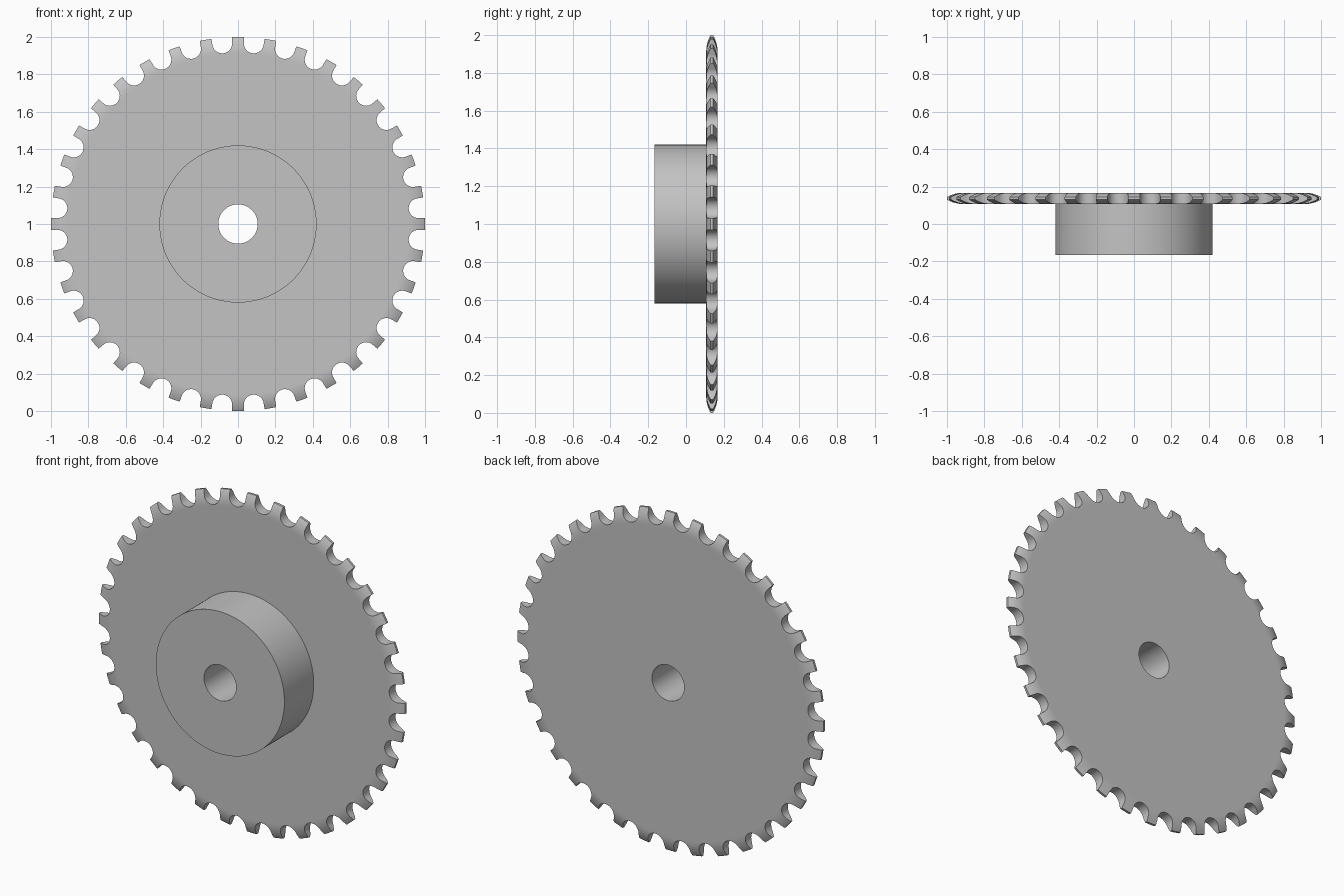
import bpy, bmesh
from math import sin, cos, pi, tau, sqrt
from mathutils import Matrix, Vector

TEETH = 36
SEGMENTS = TEETH * 6
BORE, HUB, RIM = 0.105, 0.42, 1.0
FRONT, BACK, THICK = -0.167, 0.167, 0.06
MID = BACK - THICK / 2
PITCH_R, ROLLER_R = 0.969, 0.053
ROUND_START, ROUND_R = 0.914, 0.17

cube = bpy.data.objects.get("Cube")
if cube:
    bpy.data.objects.remove(cube, do_unlink=True)

steel = bpy.data.materials.new("plain grey steel")
steel.use_nodes = True
grey = (0.55, 0.55, 0.55, 1)
steel.diffuse_color = grey
steel.node_tree.nodes["Principled BSDF"].inputs["Base Color"].default_value = grey


def make_object(name, bm):
    bmesh.ops.recalc_face_normals(bm, faces=bm.faces)
    mesh = bpy.data.meshes.new(name)
    bm.to_mesh(mesh)
    bm.free()
    mesh.materials.append(steel)
    obj = bpy.data.objects.new(name, mesh)
    bpy.context.collection.objects.link(obj)
    return obj


# Half section of hub, plate and rounded rim, as (radius, depth)
rim = []
steps = 8
for i in range(steps + 1):
    d = (RIM - ROUND_START) * i / steps
    rim.append((ROUND_START + d, THICK / 2 - ROUND_R + sqrt(ROUND_R ** 2 - d * d)))
rim.insert(0, (ROUND_START - 0.01, THICK / 2))

profile = [(BORE, FRONT), (HUB, FRONT), (HUB, MID - THICK / 2)]
profile += [(r, MID - h) for r, h in rim]
profile += [(r, MID + h) for r, h in reversed(rim)]
profile += [(BORE, BACK)]

# Turn the section around the shaft axis
bm = bmesh.new()
verts = [bm.verts.new((r, y, 1)) for r, y in profile]
edges = [bm.edges.new((verts[i - 1], verts[i])) for i in range(len(verts))]
bmesh.ops.spin(bm, geom=verts + edges, cent=(0, 0, 1), axis=(0, 1, 0),
               angle=tau, steps=SEGMENTS, use_merge=False)
bmesh.ops.remove_doubles(bm, verts=bm.verts, dist=1e-5)
sprocket = make_object("sprocket", bm)

# Roller gaps: a round seat with slightly flared straight sides
arc = 20
seat = [(PITCH_R + ROLLER_R * cos(a), ROLLER_R * sin(a))
        for a in (pi / 2 + pi * i / arc for i in range(arc + 1))]
gap = [(1.1, 0.066)] + seat + [(1.1, -0.066)]

bm = bmesh.new()
for n in range(TEETH):
    turn = Matrix.Translation((0, 0, 1)) @ Matrix.Rotation(tau * (n + 0.5) / TEETH, 4, "Y")
    ring = [bm.verts.new(turn @ Vector((r, MID - 0.1, s))) for r, s in gap]
    face = bm.faces.new(ring)
    moved = bmesh.ops.extrude_face_region(bm, geom=[face])["geom"]
    bmesh.ops.translate(bm, vec=(0, 0.2, 0),
                        verts=[v for v in moved if isinstance(v, bmesh.types.BMVert)])
cutter = make_object("roller_gap_cutter", bm)
cutter.hide_render = True

# Cut the teeth and shade
cut = sprocket.modifiers.new("tooth gaps", "BOOLEAN")
cut.operation = "DIFFERENCE"
cut.solver = "EXACT"
cut.object = cutter
bpy.ops.object.select_all(action="DESELECT")
bpy.context.view_layer.objects.active = sprocket
sprocket.select_set(True)
bpy.ops.object.modifier_apply(modifier=cut.name)
bpy.data.objects.remove(cutter, do_unlink=True)
bpy.ops.object.shade_smooth_by_angle(angle=pi / 6)
